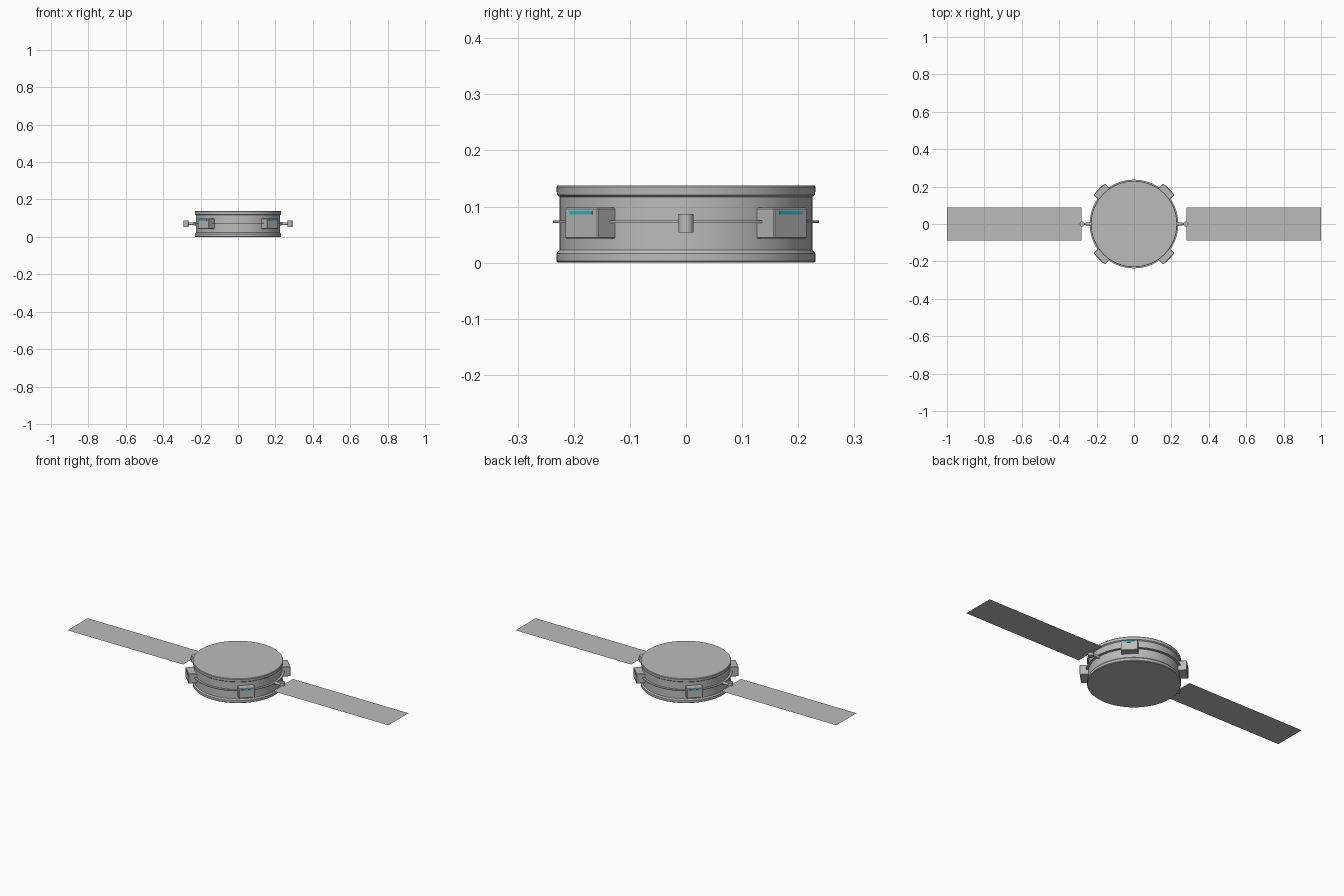
import bpy, bmesh, math
from mathutils import Matrix, Vector

cube = bpy.data.objects.get("Cube")
if cube:
    bpy.data.objects.remove(cube, do_unlink=True)


def material(name, rgb):
    m = bpy.data.materials.new(name)
    m.use_nodes = True
    m.diffuse_color = (*rgb, 1)
    m.node_tree.nodes["Principled BSDF"].inputs["Base Color"].default_value = (*rgb, 1)
    return m


GREY = material("hull grey", (0.5, 0.5, 0.5))
CYAN = material("light cyan", (0.02, 0.52, 0.58))


def finish(bm, name, mat, smooth=False):
    bmesh.ops.recalc_face_normals(bm, faces=bm.faces)
    mesh = bpy.data.meshes.new(name)
    bm.to_mesh(mesh)
    bm.free()
    mesh.materials.append(mat)
    ob = bpy.data.objects.new(name, mesh)
    bpy.context.collection.objects.link(ob)
    if smooth:
        bpy.ops.object.select_all(action="DESELECT")
        ob.select_set(True)
        bpy.context.view_layer.objects.active = ob
        bpy.ops.object.shade_smooth_by_angle(angle=math.radians(25))
    return ob


def turned(name, profile, mat, sides=72):
    """Closed solid of revolution from (radius, z) points, bottom to top."""
    bm = bmesh.new()
    rings = []
    for r, z in profile:
        angles = [2 * math.pi * i / sides for i in range(sides)]
        rings.append([bm.verts.new((r * math.cos(a), r * math.sin(a), z)) for a in angles])
    for low, high in zip(rings, rings[1:]):
        for i in range(sides):
            j = (i + 1) % sides
            bm.faces.new((low[i], low[j], high[j], high[i]))
    bm.faces.new(rings[0])
    bm.faces.new(rings[-1])
    return finish(bm, name, mat, True)


def box(name, centre, size, mat, angle=0, bevel=0):
    bm = bmesh.new()
    bmesh.ops.create_cube(bm, size=1, matrix=Matrix.Translation(centre) @ Matrix.Diagonal((*size, 1)))
    if bevel:
        bmesh.ops.bevel(bm, geom=bm.edges[:], offset=bevel, segments=1, affect="EDGES")
    bm.transform(Matrix.Rotation(angle, 4, "Z"))
    return finish(bm, name, mat)


def rod(name, centre, r1, r2, depth, turn):
    bm = bmesh.new()
    bmesh.ops.create_cone(bm, cap_ends=True, segments=24, radius1=r1, radius2=r2, depth=depth,
                          matrix=Matrix.Translation(centre) @ turn)
    return finish(bm, name, GREY, True)


# Drum with chamfered flanges at both ends
turned("drum_body", [(0.228, 0), (0.231, 0.003), (0.231, 0.016), (0.225, 0.023),
                     (0.225, 0.117), (0.23, 0.121), (0.231, 0.135), (0.229, 0.138)], GREY)

# Thin ring around the middle
turned("middle_ring", [(0.237, 0.071), (0.237, 0.075)], GREY)

# Four equipment pods on the diagonals, each with a light strip
for side, angle in (("back_left", 45), ("back_right", 135), ("front_right", 225), ("front_left", 315)):
    a = math.radians(angle)
    box(side + "_pod", (0.237, 0, 0.0705), (0.054, 0.084, 0.055), GREY, a, 0.002)
    box(side + "_pod_light", (0.264, 0, 0.089), (0.003, 0.056, 0.007), CYAN, a)

# Struts, hinges and flat panels on both sides
for side, s in (("left", 1), ("right", -1)):
    along = Matrix.Rotation(s * math.pi / 2, 4, "Y")
    rod(side + "_strut", (s * 0.245, 0, 0.0705), 0.009, 0.006, 0.05, along)
    rod(side + "_hinge", (s * 0.277, 0, 0.0705), 0.0135, 0.0135, 0.033, Matrix.Identity(4))
    bm = bmesh.new()
    bmesh.ops.create_grid(bm, x_segments=1, y_segments=1, size=0.5,
                          matrix=Matrix.Translation((s * 0.64, 0, 0.0705)) @ Matrix.Diagonal((0.72, 0.178, 1, 1)))
    panel = finish(bm, side + "_panel", GREY)
    # Keep the sheet facing upward
    if panel.data.polygons[0].normal.z < 0:
        panel.data.flip_normals()
